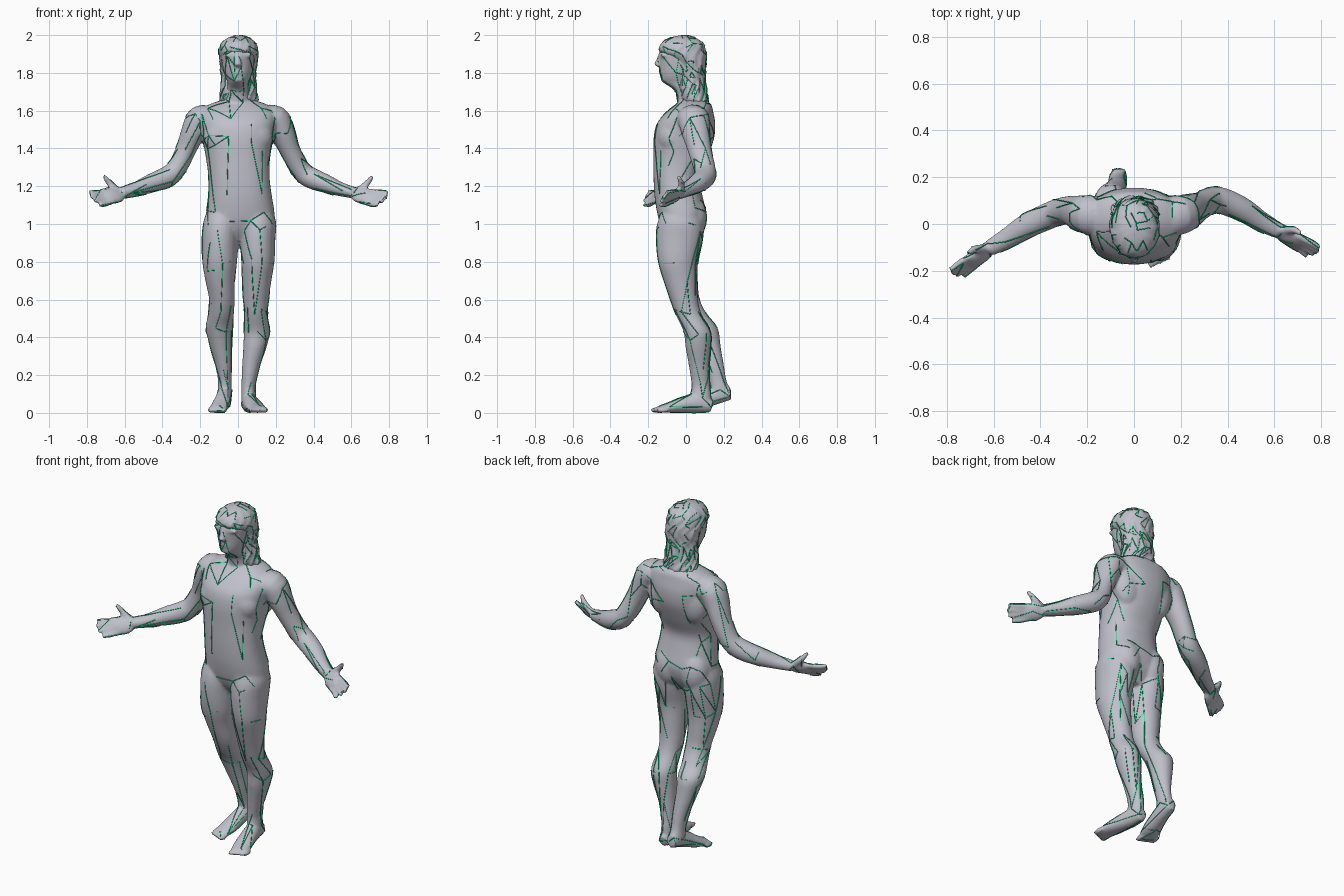
import bpy, bmesh, math, random
from mathutils import Vector, Matrix
from mathutils.bvhtree import BVHTree

if "Cube" in bpy.data.objects:
    bpy.data.objects.remove(bpy.data.objects["Cube"])

random.seed(4)


def material(name, rgb):
    m = bpy.data.materials.new(name)
    m.diffuse_color = (*rgb, 1)
    m.use_nodes = True
    m.node_tree.nodes["Principled BSDF"].inputs["Base Color"].default_value = m.diffuse_color
    return m


GREY = material("stone grey", (0.53, 0.53, 0.60))
GREEN = material("seam green", (0.0, 0.72, 0.22))


def add_object(name, mesh, mat):
    ob = bpy.data.objects.new(name, mesh)
    bpy.context.collection.objects.link(ob)
    mesh.materials.clear()
    mesh.materials.append(mat)
    return ob


def bake(ob):
    """Return the mesh of an object after its modifiers."""
    bpy.context.view_layer.update()
    dg = bpy.context.evaluated_depsgraph_get()
    return bpy.data.meshes.new_from_object(ob.evaluated_get(dg))


def spline(rows, steps):
    """Catmull-Rom resampling of rows of numbers."""
    pts = [rows[0]] + list(rows) + [rows[-1]]
    out = []
    for i in range(1, len(pts) - 2):
        for k in range(steps):
            t = k / steps
            out.append([0.5 * (2 * b + (c - a) * t + (2 * a - 5 * b + 4 * c - d) * t * t
                               + (3 * b - a - 3 * c + d) * t ** 3)
                        for a, b, c, d in zip(*pts[i - 1:i + 3])])
    return out + [list(rows[-1])]


def tube(bm, rows, up=None, segs=24, power=1.0, steps=4, wave=None):
    """Loft ellipses (x, y, z, a, b); level rings unless an up axis is given."""
    rows = spline(rows, steps)
    rings = []
    for i, (x, y, z, a, b) in enumerate(rows):
        side, other = Vector((1, 0, 0)), Vector((0, 1, 0))
        if up:
            t = Vector(rows[min(i + 1, len(rows) - 1)][:3]) - Vector(rows[max(i - 1, 0)][:3])
            side = t.cross(Vector(up)).normalized()
            other = side.cross(t).normalized()
        ring = []
        for k in range(segs):
            ang = 2 * math.pi * k / segs
            c, s = math.cos(ang), math.sin(ang)
            w = wave(ang, z) if wave else 1
            ring.append(bm.verts.new(Vector((x, y, z))
                        + side * (a * w * math.copysign(abs(c) ** power, c))
                        + other * (b * w * math.copysign(abs(s) ** power, s))))
        rings.append(ring)
    for r, q in zip(rings, rings[1:]):
        for k in range(segs):
            n = (k + 1) % segs
            bm.faces.new((r[k], r[n], q[n], q[k]))
    bm.faces.new(rings[0][::-1])
    bm.faces.new(rings[-1])


def blob(bm, centre, u, v, w):
    """Ellipsoid with the three half-axis vectors u, v, w."""
    m = Matrix((u, v, w)).transposed().to_4x4()
    m.translation = centre
    bmesh.ops.create_icosphere(bm, subdivisions=3, radius=1, matrix=m)


def ball(bm, c, rx, ry, rz):
    blob(bm, Vector(c), Vector((rx, 0, 0)), Vector((0, ry, 0)), Vector((0, 0, rz)))


body = bmesh.new()

# Torso with hips, chest and shoulders
tube(body, [(.005, -.02, .91, .07, .06), (.005, -.022, .96, .14, .095), (.01, -.022, 1.01, .18, .118),
            (.012, -.025, 1.07, .18, .13), (.01, -.04, 1.15, .169, .127), (.005, -.05, 1.25, .162, .122),
            (0, -.03, 1.35, .17, .142), (0, -.012, 1.45, .188, .16), (0, 0, 1.53, .2, .155),
            (0, .02, 1.59, .2, .125), (0, .04, 1.63, .158, .095), (0, .045, 1.655, .09, .065)],
     segs=40, power=.88)
for s in (-1, 1):
    ball(body, (s * .08, .025, 1.035), .085, .085, .12)      # buttock
    ball(body, (s * .075, -.075, 1.46), .11, .08, .1)        # chest muscle
    ball(body, (s * .10, .065, 1.47), .09, .068, .13)        # shoulder blade

# Neck and head
tube(body, [(0, .03, 1.6, .07, .07), (0, .015, 1.70, .064, .072), (0, -.03, 1.745, .054, .085),
            (0, -.04, 1.775, .066, .093), (0, -.035, 1.81, .077, .103), (0, -.03, 1.86, .085, .112),
            (0, -.02, 1.91, .09, .122), (0, -.01, 1.96, .07, .09), (0, -.01, 1.985, .02, .03)])
tube(body, [(0, -.135, 1.895, .012, .012), (0, -.145, 1.865, .014, .016),
            (0, -.15, 1.845, .02, .019), (0, -.14, 1.832, .014, .012)], segs=12)   # nose
ball(body, (0, -.128, 1.803), .03, .014, .01)                # mouth
ball(body, (0, -.115, 1.768), .034, .02, .02)                # chin
for s in (-1, 1):
    ball(body, (s * .04, -.118, 1.893), .036, .018, .012)    # brow

# Legs: left one carries the weight, right one trails with the heel raised
tube(body, [(.1, -.03, 1.09, .075, .09), (.106, -.03, 1.01, .096, .12), (.104, -.035, .92, .094, .123),
            (.105, -.045, .8, .088, .104), (.1, -.03, .7, .077, .088), (.095, -.01, .6, .068, .073),
            (.095, .015, .52, .063, .069), (.1, .06, .43, .069, .073), (.09, .065, .35, .062, .068),
            (.07, .07, .25, .048, .055), (.055, .078, .15, .037, .049), (.055, .08, .1, .038, .052),
            (.055, .08, .03, .038, .052)])
tube(body, [(-.085, -.03, 1.09, .07, .09), (-.09, -.03, 1.01, .094, .12),
            (-.095, -.035, .92, .095, .123), (-.097, -.04, .8, .092, .104),
            (-.095, -.025, .7, .078, .088), (-.085, 0, .6, .068, .073), (-.09, .04, .52, .068, .073),
            (-.1, .09, .45, .072, .078), (-.09, .12, .35, .058, .064), (-.075, .147, .25, .044, .054),
            (-.07, .168, .17, .036, .047), (-.07, .184, .11, .038, .053), (-.07, .188, .07, .032, .043)])

# Feet and toes
Z = (0, 0, 1)
tube(body, [(.055, .138, .035, .028, .032), (.06, .06, .05, .042, .05), (.075, -.02, .041, .047, .041),
            (.092, -.09, .027, .052, .027), (.108, -.147, .018, .048, .018)], up=Z)
tube(body, [(-.065, .236, .105, .029, .036), (-.07, .168, .095, .039, .047), (-.08, .1, .068, .044, .041),
            (-.092, .04, .04, .051, .031), (-.108, -.02, .02, .048, .019)], up=Z)
for s, front in ((1, -.152), (-1, -.03)):
    for i in range(5):
        ball(body, (s * (.072 + i * .019), front + .008 * i - .004, .015),
             .014 if i == 0 else .011, .034, .015)


# Arms and hands
def hand(s, wrist, tip):
    d = (tip - wrist).normalized()
    w = Vector((0, .62, .75))
    w = (w - d * w.dot(d)).normalized()
    n = d.cross(w) * s
    if n.z < 0:
        n = -n
    blob(body, wrist + d * .06 - w * .004, d * .07, w * .05, n * .024)
    for o, length in ((-.04, .092), (-.015, .112), (.009, .12), (.031, .112)):
        a = wrist + d * .085 + w * o
        b = a + d * length * .55 + w * o * .15 - n * .002
        c = a + d * length + w * o * .3 + n * .006
        tube(body, [(*a, .0145, .0145), (*b, .014, .014), (*c, .011, .011)], up=n, segs=10)
    a = wrist + d * .02 + w * .015
    b = a + d * .035 + w * .04 + Vector((0, 0, .015))
    c = wrist + d * .09 + w * .06 + Vector((0, 0, .058))
    tube(body, [(*a, .021, .019), (*b, .018, .017), (*c, .0105, .0105)], up=n, segs=10)


ARM = [(.14, 1.55, .068, .085), (.2, 1.555, .073, .084), (.238, 1.485, .064, .075),
       (.277, 1.39, .054, .062), (.325, 1.295, .053, .058), (.375, 1.25, .056, .057),
       (.46, 1.215, .05, .053), (.54, 1.185, .038, .044), (.62, 1.163, .029, .035)]
ARM_Y = {1: (.03, .04, .052, .073, .098, .099, .063, .013, -.03),
         -1: (.03, .04, .047, .058, .05, .03, -.01, -.06, -.105)}
for s, tip in ((1, (.79, -.125, 1.13)), (-1, (-.795, -.227, 1.13))):
    tube(body, [(s * x, y, z, a, b) for (x, z, a, b), y in zip(ARM, ARM_Y[s])], up=(0, 1, 0))
    hand(s, Vector((s * .61, ARM_Y[s][-1] + .005, 1.163)), Vector(tip))

# Fuse the parts into one smooth skin
bmesh.ops.recalc_face_normals(body, faces=body.faces)
raw = bpy.data.meshes.new("body_parts")
body.to_mesh(raw)
body.free()
source = add_object("body_source", raw, GREY)
mod = source.modifiers.new("fuse", 'REMESH')
mod.mode, mod.voxel_size = 'VOXEL', .0075
mod = source.modifiers.new("soften", 'SMOOTH')
mod.factor, mod.iterations = .5, 7
mod = source.modifiers.new("lighten", 'DECIMATE')
mod.ratio = .4
skin = bake(source)
bpy.data.objects.remove(source)
skin.polygons.foreach_set("use_smooth", [True] * len(skin.polygons))
figure = add_object("body", skin, GREY)


# Wavy shoulder-length hair, calmer on the crown
def strands(a, z):
    k = 1 if z < 1.85 else .45
    return 1 + k * (.035 * math.sin(13 * a + 5 * math.sin(z * 28)) + .02 * math.sin(7 * a - 60 * z))


bm = bmesh.new()
tube(bm, [(0, .06, 1.63, .07, .05), (.003, .05, 1.65, .1, .07), (.003, .035, 1.7, .095, .075),
          (.003, .032, 1.78, .09, .07), (.003, .022, 1.86, .1, .086),
          (.003, -.016, 1.91, .105, .122), (.003, -.02, 1.955, .092, .112),
          (.003, -.018, 1.985, .058, .07), (.003, -.015, 1.998, .015, .02)], segs=84, steps=5,
     wave=strands)
bmesh.ops.recalc_face_normals(bm, faces=bm.faces)
for f in bm.faces:
    f.smooth = True
mesh = bpy.data.meshes.new("hair")
bm.to_mesh(mesh)
bm.free()
hair = add_object("hair", mesh, GREY)


# Thin seam lines that follow the skin and hair
def seams(name, ob, count, share):
    mod = ob.modifiers.new("coarse", 'DECIMATE')
    mod.ratio = count / sum(len(p.vertices) - 2 for p in ob.data.polygons)
    coarse = bake(ob)
    ob.modifiers.remove(mod)
    tree = BVHTree.FromPolygons([v.co for v in ob.data.vertices],
                                [p.vertices[:] for p in ob.data.polygons])
    curve = bpy.data.curves.new(name, 'CURVE')
    curve.dimensions, curve.bevel_depth, curve.bevel_resolution = '3D', .0021, 0
    for e in coarse.edges:
        if random.random() < share:
            a, b = (coarse.vertices[i].co for i in e.vertices)
            n = max(2, int((b - a).length / .025) + 1)
            sp = curve.splines.new('POLY')
            sp.points.add(n - 1)
            for i, p in enumerate(sp.points):
                co, normal, _, _ = tree.find_nearest(a.lerp(b, i / (n - 1)))
                p.co = (*(co + normal * .0016), 1)
    temp = bpy.data.objects.new(name, curve)
    bpy.context.collection.objects.link(temp)
    mesh = bake(temp)
    bpy.data.objects.remove(temp)
    add_object(name, mesh, GREEN)


seams("body_seams", figure, 800, .3)
seams("hair_seams", hair, 420, .33)
